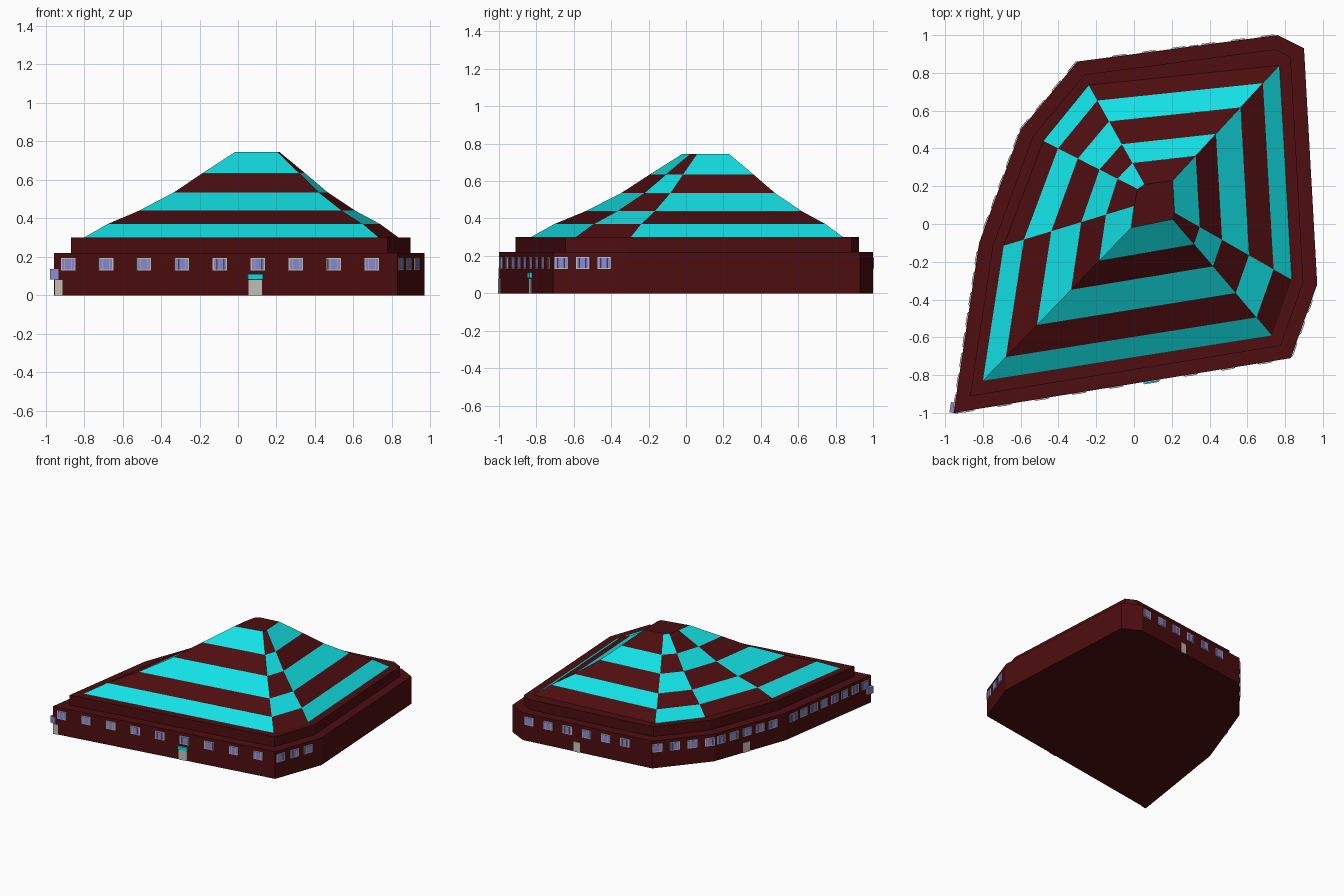
import bpy
import bmesh
from mathutils import Matrix, Vector

cube = bpy.data.objects.get("Cube")
if cube:
    bpy.data.objects.remove(cube, do_unlink=True)


def material(name, red, green, blue):
    mat = bpy.data.materials.new(name)
    mat.use_nodes = True
    colour = (red, green, blue, 1)
    mat.diffuse_color = colour
    shader = mat.node_tree.nodes["Principled BSDF"]
    shader.inputs["Base Color"].default_value = colour
    shader.inputs["Roughness"].default_value = 0.8
    return mat


maroon = material("maroon", 0.075, 0.004, 0.005)
cyan = material("cyan", 0.006, 0.75, 0.78)
lavender = material("lavender", 0.26, 0.26, 0.67)
pale = material("pale grey", 0.55, 0.55, 0.52)


def finish(bm, name, *materials):
    mesh = bpy.data.meshes.new(name)
    bm.to_mesh(mesh)
    bm.free()
    for mat in materials:
        mesh.materials.append(mat)
    obj = bpy.data.objects.new(name, mesh)
    bpy.context.collection.objects.link(obj)
    return obj


def inset(points, distance):
    """Move every edge of a counter-clockwise outline inwards."""
    result = []
    for i, point in enumerate(points):
        before = (point - points[i - 1]).normalized()
        after = (points[(i + 1) % len(points)] - point).normalized()
        n1 = Vector((-before.y, before.x))
        n2 = Vector((-after.y, after.x))
        result.append(point + (n1 + n2) * distance / (1 + n1.dot(n2)))
    return result


def prism(name, points, bottom, top, mat):
    bm = bmesh.new()
    low = [bm.verts.new((p.x, p.y, bottom)) for p in points]
    high = [bm.verts.new((p.x, p.y, top)) for p in points]
    bm.faces.new(low[::-1])
    bm.faces.new(high)
    for i in range(len(points)):
        j = (i + 1) % len(points)
        bm.faces.new((low[i], low[j], high[j], high[i]))
    return finish(bm, name, mat)


# Walls and the stepped tier above them
outline = [Vector(p) for p in (
    (-0.955, -1), (0.83, -0.71), (0.97, -0.32), (0.9, 0.93),
    (0.76, 1), (-0.3, 0.86), (-0.6, 0.5), (-0.82, -0.1))]
prism("walls", outline, 0, 0.22, maroon)
prism("upper_tier", inset(outline, 0.073), 0.21, 0.3, maroon)

# Banded roof: each corner runs from the eave to the crown
eave = [Vector(p) for p in (
    (-0.8, -0.83), (0.73, -0.59), (0.835, -0.295), (0.77, 0.84),
    (-0.24, 0.735), (-0.48, 0.44), (-0.69, -0.115))]
crown = [Vector(p) for p in (
    (-0.015, -0.02), (0.205, 0.025), (0.215, 0.06), (0.205, 0.23),
    (0.055, 0.21), (0.02, 0.185), (0, 0.095))]
heights = (0.3, 0.37, 0.44, 0.535, 0.635, 0.745)
reach = (0, 0.155, 0.365, 0.595, 0.785, 1)
bm = bmesh.new()
rings = []
for z, t in zip(heights, reach):
    ring = [low.lerp(high, t) for low, high in zip(eave, crown)]
    rings.append([bm.verts.new((p.x, p.y, z)) for p in ring])
sides = len(eave)
for band in range(len(rings) - 1):
    lower, upper = rings[band], rings[band + 1]
    for side in range(sides):
        nxt = (side + 1) % sides
        face = bm.faces.new((lower[side], lower[nxt], upper[nxt], upper[side]))
        # Neighbouring slopes alternate, giving the chequered corners
        face.material_index = (band + side + 1) % 2
bm.faces.new(rings[-1])
finish(bm, "banded_roof", maroon, cyan)


def wall_frame(wall, fraction, height):
    """Local frame on a wall: x along it, y outwards, z up."""
    start = outline[wall]
    end = outline[(wall + 1) % len(outline)]
    along = (end - start).normalized()
    spot = start.lerp(end, fraction)
    frame = Matrix((
        (along.x, along.y, 0, spot.x), (along.y, -along.x, 0, spot.y),
        (0, 0, 1, height), (0, 0, 0, 1)))
    return frame


def add_box(bm, frame, width, depth, height, index=0, shift=0):
    size = Matrix.Diagonal((width, depth, height, 1))
    place = frame @ Matrix.Translation((shift, 0, 0)) @ size
    made = bmesh.ops.create_cube(bm, size=1, matrix=place)
    faces = {f for v in made["verts"] for f in v.link_faces}
    for face in faces:
        face.material_index = index
    bmesh.ops.recalc_face_normals(bm, faces=list(faces))


# Windows: pale frame with a wide centre pane and narrow side panes
FRONT, CORNER, BACK, BACK_CORNER, SIDE, LONG_SIDE = 0, 1, 4, 5, 6, 7
rows = {
    "front": (FRONT, 9, 0.04, 0.1105), "right_corner": (CORNER, 3, 0.115, 0.295),
    "back": (BACK, 6, 0.05, 0.148), "back_corner": (BACK_CORNER, 4, 0.08, 0.285),
    "side": (SIDE, 5, 0.1, 0.18), "long_side": (LONG_SIDE, 8, 0.09, 0.12)}
for name, (wall, count, first, step) in rows.items():
    bm = bmesh.new()
    for i in range(count):
        frame = wall_frame(wall, first + i * step, 0.162)
        add_box(bm, frame, 0.076, 0.009, 0.066)
        add_box(bm, frame, 0.034, 0.014, 0.054, 1)
        for shift in (-0.026, 0.026):
            add_box(bm, frame, 0.012, 0.014, 0.054, 1, shift)
    finish(bm, name + "_windows", pale, lavender)

# Doors, with a sign board over the main one
doors = {"front": (FRONT, 0.585, 0.07), "back": (BACK, 0.42, 0.05),
         "side": (SIDE, 0.45, 0.06)}
for name, (wall, fraction, width) in doors.items():
    bm = bmesh.new()
    add_box(bm, wall_frame(wall, fraction, 0.04), width, 0.01, 0.08)
    finish(bm, name + "_door", pale)
bm = bmesh.new()
add_box(bm, wall_frame(FRONT, 0.585, 0.096), 0.08, 0.025, 0.028)
finish(bm, "front_door_sign", cyan)

# Corner entrance with its projecting sign
bm = bmesh.new()
add_box(bm, wall_frame(FRONT, 0.013, 0.04), 0.04, 0.01, 0.08)
finish(bm, "corner_door", pale)
bm = bmesh.new()
add_box(bm, wall_frame(LONG_SIDE, 0.97, 0.11), 0.055, 0.045, 0.055)
finish(bm, "corner_sign", lavender)
